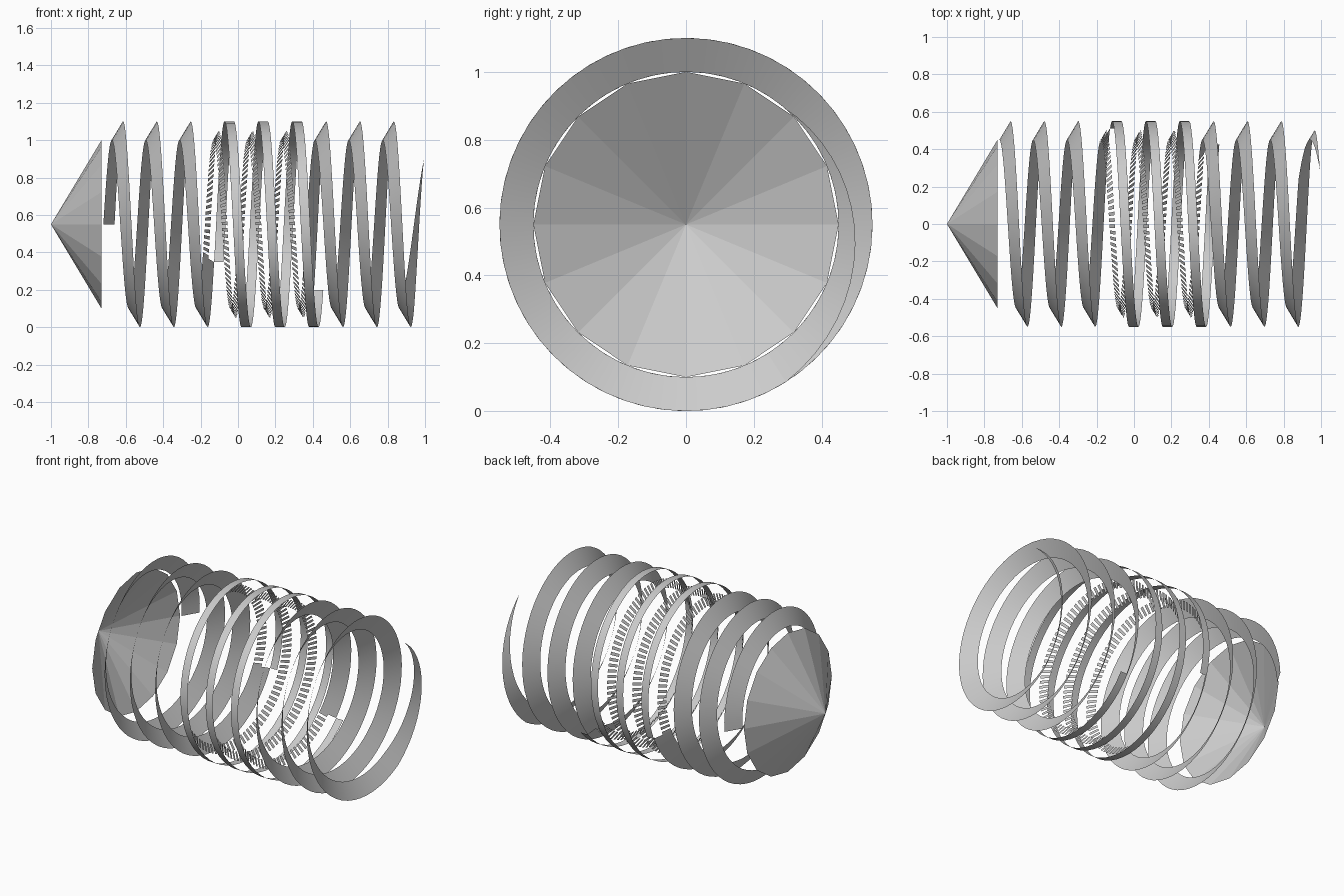
import bpy, bmesh
from math import cos, sin, tau

cube = bpy.data.objects.get("Cube")
if cube:
    bpy.data.objects.remove(cube, do_unlink=True)

AXIS_Z = 0.55       # height of the drill axis
PITCH = 0.181       # advance per turn
R_IN, R_OUT = 0.45, 0.55
X_IN, X_OUT = -0.72, -0.66   # where the two ribbon edges start
TURNS = (0, 2.94, 5.89, 8.84, 9.14)   # section breaks, then the tip

steel = bpy.data.materials.new("plain grey")
steel.use_nodes = True
grey = (0.6, 0.6, 0.6, 1)
steel.diffuse_color = grey
steel.node_tree.nodes["Principled BSDF"].inputs["Base Color"].default_value = grey


def finish(name, bm, smooth=True):
    mesh = bpy.data.meshes.new(name)
    bm.to_mesh(mesh)
    bm.free()
    mesh.materials.append(steel)
    for p in mesh.polygons:
        p.use_smooth = smooth
    obj = bpy.data.objects.new(name, mesh)
    bpy.context.collection.objects.link(obj)
    return obj


def on_helix(t, x, r):
    return (x + PITCH * t, r * cos(tau * t), AXIS_Z + r * sin(tau * t))


def slope(f):
    """Profile point a fraction f of the way from inner to outer edge."""
    return X_IN + f * (X_OUT - X_IN), R_IN + f * (R_OUT - R_IN)


def ribbon(name, start, end, profile, steps_per_turn=56):
    """Sweep a two-point profile(t) along the helix."""
    bm = bmesh.new()
    n = max(2, round((end - start) * steps_per_turn))
    previous = None
    for i in range(n + 1):
        t = start + (end - start) * i / n
        pair = [bm.verts.new(on_helix(t, *p)) for p in profile(t)]
        if previous:
            bm.faces.new((previous[0], pair[0], pair[1], previous[1]))
        previous = pair
    bmesh.ops.remove_doubles(bm, verts=bm.verts, dist=0.0001)
    return finish(name, bm)


def full_blade(t):
    return slope(0), slope(1)


def tapered_blade(t):
    # The inner edge slides along x while the outer edge closes in on it
    u = (t - TURNS[3]) / (TURNS[4] - TURNS[3])
    return ((X_IN + u * (X_OUT - X_IN), R_IN),
            (X_OUT, R_OUT + u * (R_IN - R_OUT)))


def outer_band(t):
    return (X_OUT, R_OUT), (X_OUT + 0.05, R_OUT)


# Open pointed nose
bm = bmesh.new()
sides = 16
apex = bm.verts.new((-1, 0, AXIS_Z))
rim = [bm.verts.new((-0.73, R_IN * cos(tau * i / sides),
                     AXIS_Z + R_IN * sin(tau * i / sides))) for i in range(sides)]
for i in range(sides):
    bm.faces.new((apex, rim[i], rim[i - 1]))
bmesh.ops.recalc_face_normals(bm, faces=bm.faces)
finish("nose_cone", bm, smooth=False)

# Spiral blades, outer band and tapered tail
ribbon("nose_blade", TURNS[0], TURNS[1], full_blade)
ribbon("middle_band", TURNS[1], TURNS[2], outer_band)
ribbon("tail_blade", TURNS[2], TURNS[3], full_blade)
ribbon("tail_tip", TURNS[3], TURNS[4], tapered_blade)

# Row of separate small teeth inside the middle band
bm = bmesh.new()
per_turn = 90
for i in range(round((TURNS[2] - TURNS[1]) * per_turn)):
    a = TURNS[1] + i / per_turn
    b = a + 0.55 / per_turn
    corners = [on_helix(t, *slope(f)) for t, f in ((a, 0), (b, 0), (b, 0.5), (a, 0.5))]
    bm.faces.new([bm.verts.new(c) for c in corners])
finish("inner_teeth", bm, smooth=False)
